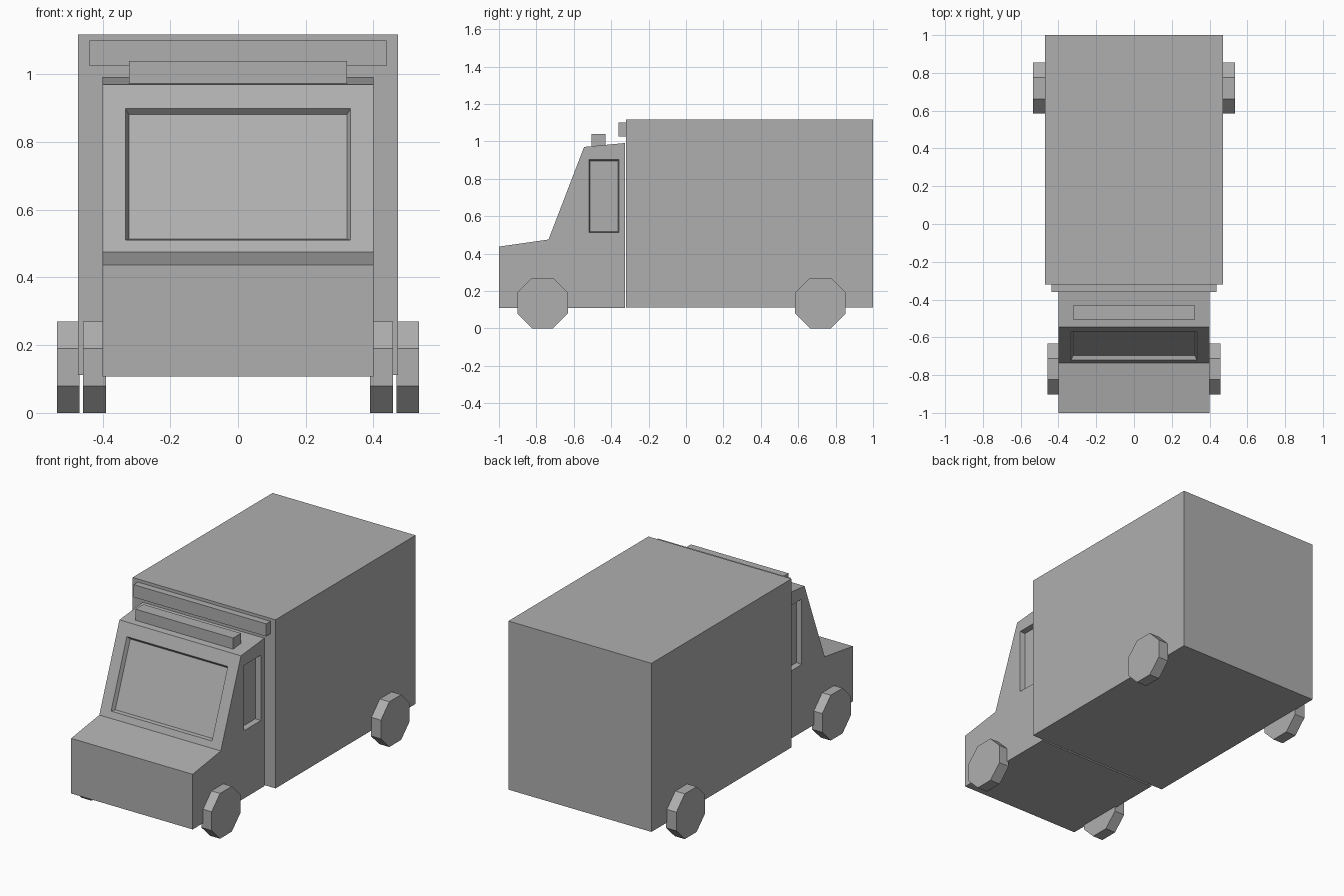
import bpy, bmesh, math
from mathutils import Vector, Matrix

cube = bpy.data.objects.get("Cube")
if cube:
    bpy.data.objects.remove(cube, do_unlink=True)

COLOUR = (0.43, 0.43, 0.43, 1)
grey = bpy.data.materials.new("mid grey")
grey.use_nodes = True
grey.diffuse_color = COLOUR
grey.node_tree.nodes["Principled BSDF"].inputs["Base Color"].default_value = COLOUR


def finish(name, bm):
    bmesh.ops.recalc_face_normals(bm, faces=bm.faces)
    mesh = bpy.data.meshes.new(name)
    bm.to_mesh(mesh)
    bm.free()
    mesh.materials.append(grey)
    obj = bpy.data.objects.new(name, mesh)
    bpy.context.collection.objects.link(obj)
    return obj


def box(name, half_width, y, z):
    bm = bmesh.new()
    bmesh.ops.create_cube(bm, size=1)
    for v in bm.verts:
        v.co = (v.co.x * 2 * half_width, y[v.co.y > 0], z[v.co.z > 0])
    return finish(name, bm)


def extrude_profile(name, points, half_width):
    bm = bmesh.new()
    face = bm.faces.new([bm.verts.new((-half_width, y, z)) for y, z in points])
    new = bmesh.ops.extrude_face_region(bm, geom=[face], use_keep_orig=True)["geom"]
    bmesh.ops.translate(bm, vec=(2 * half_width, 0, 0),
                        verts=[g for g in new if isinstance(g, bmesh.types.BMVert)])
    return finish(name, bm)


def cut_recess(body, centre, up, out, half_u, half_v, depth, taper):
    """Sink a slightly tapered window recess into the body."""
    centre, up, out = Vector(centre), Vector(up).normalized(), Vector(out).normalized()
    side = up.cross(out)
    bm = bmesh.new()
    bmesh.ops.create_cube(bm, size=2)
    for v in bm.verts:
        a, b, c = v.co
        v.co = (centre + side * a * (half_u + taper * c)
                + up * b * (half_v + taper * c) + out * c * depth)
    cutter = finish("window_cutter", bm)
    cutter.hide_render = True
    mod = body.modifiers.new("recess", 'BOOLEAN')
    mod.operation = 'DIFFERENCE'
    mod.solver = 'EXACT'
    mod.object = cutter
    bpy.context.view_layer.objects.active = body
    bpy.ops.object.modifier_apply(modifier=mod.name)
    bpy.data.objects.remove(cutter, do_unlink=True)


def wheel(name, x, y):
    radius = 0.135 / math.cos(math.pi / 8)
    bm = bmesh.new()
    bmesh.ops.create_cone(bm, cap_ends=True, segments=8, radius1=radius, radius2=radius, depth=0.067)
    bmesh.ops.rotate(bm, verts=bm.verts, matrix=Matrix.Rotation(math.pi / 8, 3, 'Z'))
    bmesh.ops.rotate(bm, verts=bm.verts, matrix=Matrix.Rotation(math.pi / 2, 3, 'Y'))
    bmesh.ops.translate(bm, verts=bm.verts, vec=(x, y, 0.135))
    return finish(name, bm)


# Cab with sloped windscreen, then its sunk windows
cab = extrude_profile("cab", [(-1, 0.108), (-1, 0.437), (-0.735, 0.475),
                              (-0.545, 0.97), (-0.325, 0.991), (-0.325, 0.108)], 0.401)
slope = Vector((0, 0.19, 0.495))
cut_recess(cab, (0, -0.647, 0.705), slope, (0, -slope.z, slope.y), 0.333, 0.208, 0.022, 0.011)
for s in (-1, 1):
    cut_recess(cab, (s * 0.401, -0.438, 0.707), (0, 0, 1), (s, 0, 0), 0.08, 0.195, 0.03, 0.006)

# Cargo box and the two front bars
box("cargo_box", 0.472, (-0.32, 1), (0.112, 1.118))
box("cargo_front_bar", 0.438, (-0.36, -0.315), (1.025, 1.1))
box("cab_roof_bar", 0.322, (-0.506, -0.431), (0.96, 1.04))

# Wheels
for side, s in (("left", 1), ("right", -1)):
    wheel("front_wheel_" + side, s * 0.424, -0.767)
    wheel("rear_wheel_" + side, s * 0.501, 0.719)
